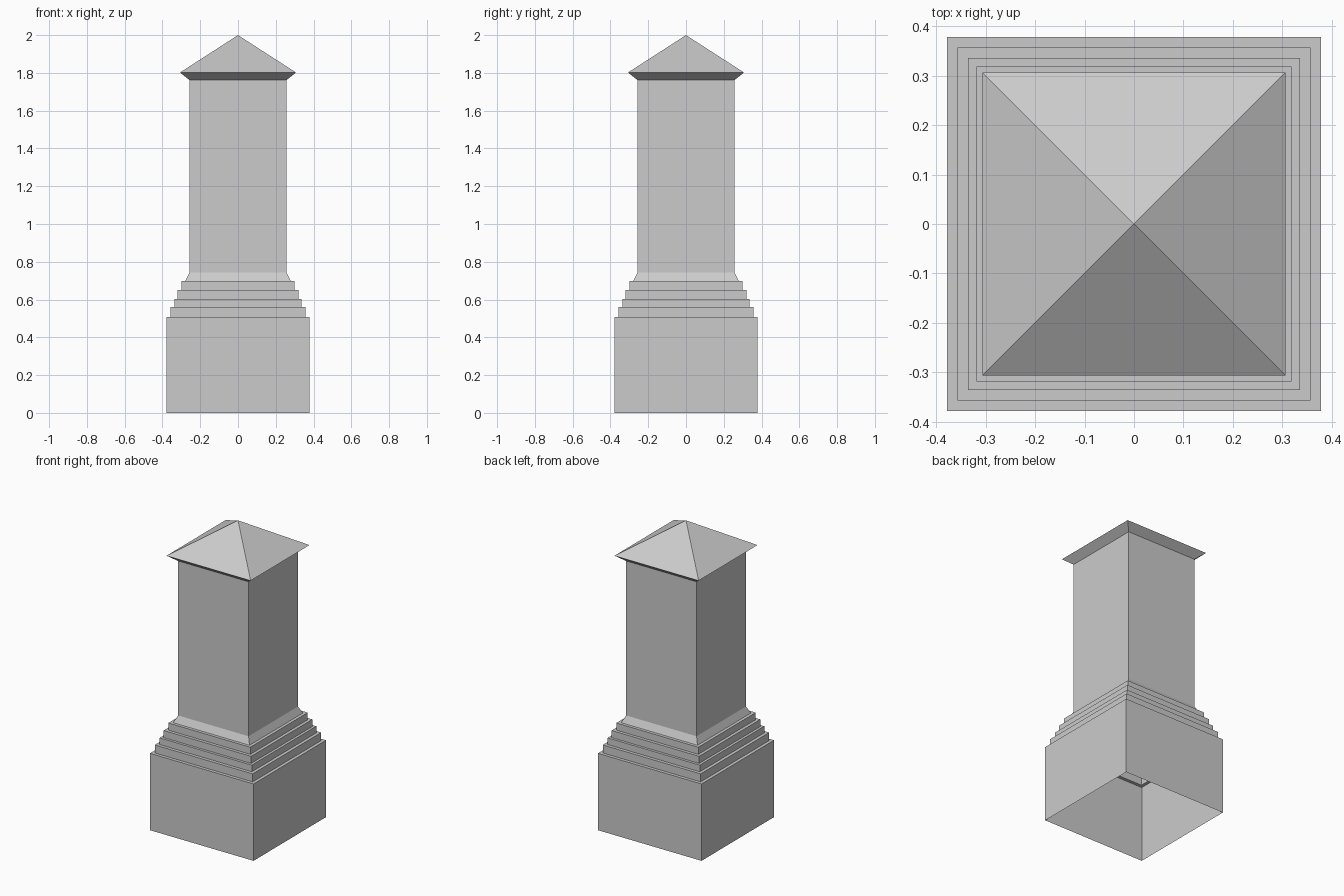
import bpy, bmesh

if "Cube" in bpy.data.objects:
    bpy.data.objects.remove(bpy.data.objects["Cube"])


def square_shell(name, profile):
    """Sweep a (half width, height) profile round a square; half width 0 closes to a point."""
    bm = bmesh.new()
    rings = []
    for r, z in profile:
        corners = [(0, 0)] if r == 0 else [(-r, -r), (r, -r), (r, r), (-r, r)]
        rings.append([bm.verts.new((x, y, z)) for x, y in corners])
    for low, high in zip(rings, rings[1:]):
        for i in range(4):
            j = (i + 1) % 4
            top = high if len(high) == 1 else [high[j], high[i]]
            bm.faces.new([low[i], low[j], *top])
    mesh = bpy.data.meshes.new(name)
    bm.to_mesh(mesh)
    bm.free()
    obj = bpy.data.objects.new(name, mesh)
    bpy.context.collection.objects.link(obj)
    return obj


# Plinth: hollow block, open at the bottom, with a narrow top ledge
square_shell("plinth", [(0.378, 0), (0.378, 0.507), (0.357, 0.507)])

# Stepped moulding: each course rises, then steps inward
widths = [0.357, 0.336, 0.319, 0.299, 0.279]
heights = [0.507, 0.56, 0.604, 0.651, 0.698]
steps = [(widths[0], heights[0])]
for i in range(1, 5):
    steps += [(widths[i - 1], heights[i]), (widths[i], heights[i])]
square_shell("stepped_moulding", steps)

# Shaft: sloped foot and straight pillar
square_shell("shaft", [(0.279, 0.698), (0.257, 0.743), (0.257, 1.762)])

# Cap: sloping eaves and pyramid roof
square_shell("cap", [(0.257, 1.762), (0.307, 1.802), (0, 2.0)])
